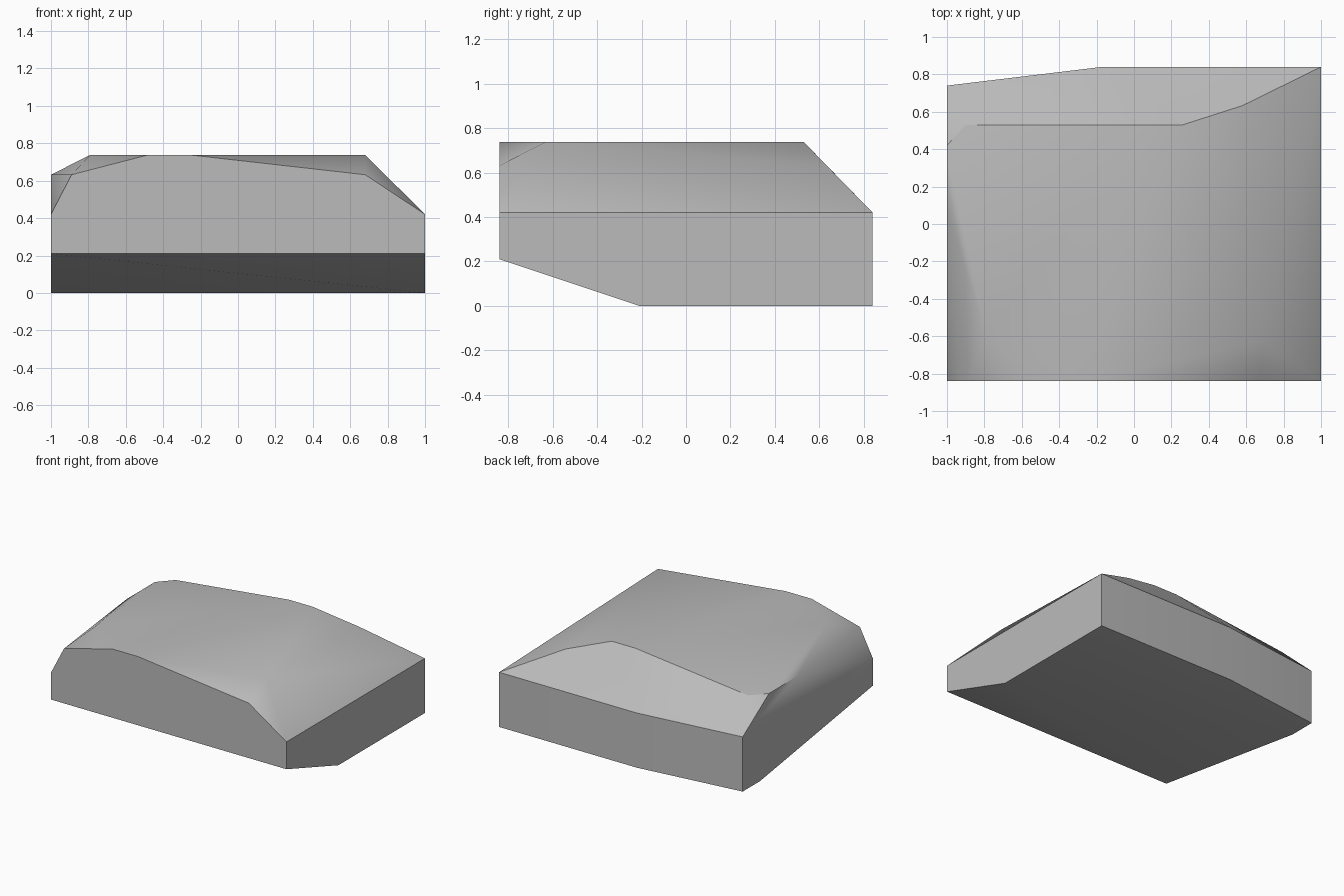
import bpy
import bmesh
from math import radians

old = bpy.data.objects.get("Cube")
if old:
    bpy.data.objects.remove(old, do_unlink=True)

# Stone colour
stone = bpy.data.materials.new("stone_grey")
stone.use_nodes = True
grey = (0.5, 0.5, 0.5, 1.0)
stone.diffuse_color = grey
shader = stone.node_tree.nodes["Principled BSDF"]
shader.inputs["Base Color"].default_value = grey
shader.inputs["Roughness"].default_value = 0.8

FRONT, BACK = -0.84, 0.84

# Corner points of the rock, grouped by height
back_wall = [(1, BACK), (-0.17, BACK), (-1, 0.74)]
front_wall = [(-1, FRONT), (1, FRONT)]
levels = {
    0.0: back_wall + [(1, -0.21), (-1, 0.53)],       # flat underside
    0.21: front_wall,                                # raised front lip
    0.42: back_wall + front_wall,                    # rim of the walls
    0.632: [(0.58, 0.633), (-0.9, 0.53), (-1, 0.42), # chipped shoulder
            (-1, 0.08), (-0.89, FRONT), (0.68, FRONT)],
    0.738: [(0.26, 0.53), (0.06, 0.53), (-0.79, -0.6),  # flat top
            (-0.48, FRONT), (-0.26, FRONT), (0.68, -0.63)],
}

# Faceted rock wrapped tightly around its corners
bm = bmesh.new()
for z, corners in levels.items():
    for x, y in corners:
        bm.verts.new((x, y, z))
bmesh.ops.convex_hull(bm, input=bm.verts[:])
bmesh.ops.dissolve_limit(bm, angle_limit=radians(1),
                         verts=bm.verts[:], edges=bm.edges[:])
bmesh.ops.recalc_face_normals(bm, faces=bm.faces[:])

mesh = bpy.data.meshes.new("rock")
bm.to_mesh(mesh)
bm.free()
mesh.materials.append(stone)
rock = bpy.data.objects.new("rock", mesh)
bpy.context.collection.objects.link(rock)

# Soft shading across the chips, hard edges at the walls
bpy.ops.object.select_all(action="DESELECT")
rock.select_set(True)
bpy.context.view_layer.objects.active = rock
bpy.ops.object.shade_smooth_by_angle(angle=radians(35))
